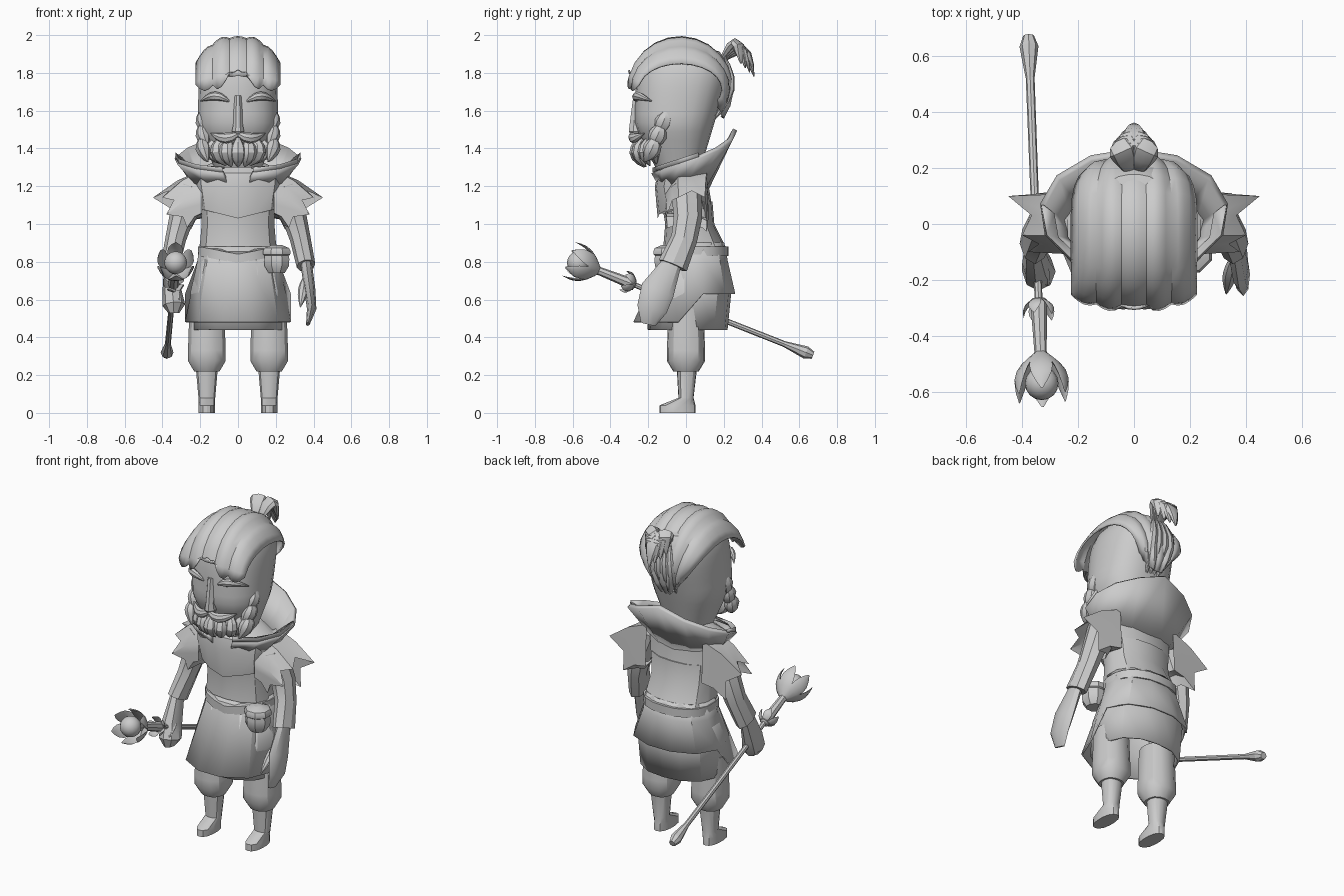
import bpy, bmesh, math
from math import pi, sin, cos
from mathutils import Vector

cube = bpy.data.objects.get("Cube")
if cube:
    bpy.data.objects.remove(cube)

colour = (.6, .6, .6, 1)
grey = bpy.data.materials.new("plain_grey")
grey.use_nodes = True
grey.diffuse_color = colour
grey.node_tree.nodes["Principled BSDF"].inputs["Base Color"].default_value = colour
parts = []


def finish(name, bm, mirror=False, solid=0):
    """Turn a bmesh into a named, coloured object."""
    bmesh.ops.remove_doubles(bm, verts=bm.verts, dist=.001)
    bmesh.ops.recalc_face_normals(bm, faces=bm.faces)
    mesh = bpy.data.meshes.new(name)
    bm.to_mesh(mesh)
    bm.free()
    ob = bpy.data.objects.new(name, mesh)
    bpy.context.collection.objects.link(ob)
    mesh.materials.append(grey)
    if mirror:
        ob.modifiers.new("Mirror", "MIRROR")
    if solid:
        thick = ob.modifiers.new("Solidify", "SOLIDIFY")
        thick.thickness = solid
        thick.offset = 0
    parts.append(ob)


def loft(name, rings, mirror=False, closed=True, cap=True, solid=0):
    """Skin a list of point rings."""
    bm = bmesh.new()
    verts = [[bm.verts.new(p) for p in ring] for ring in rings]
    count = len(rings[0])
    for low, high in zip(verts, verts[1:]):
        for i in range(count if closed else count - 1):
            j = (i + 1) % count
            bm.faces.new((low[i], low[j], high[j], high[i]))
    if closed and cap:
        bm.faces.new(verts[0])
        bm.faces.new(verts[-1])
    finish(name, bm, mirror, solid)


def level_ring(z, front, back, half, x=0, sides=14, power=2.4):
    """Horizontal rounded ring between a front and a back y."""
    ring = []
    middle, depth = (front + back) / 2, (back - front) / 2
    for i in range(sides):
        angle = math.tau * (i + .5) / sides
        c, s = cos(angle), sin(angle)
        k = (abs(c) ** power + abs(s) ** power) ** (-1 / power)
        ring.append(Vector((x + half * c * k, middle + depth * s * k, z)))
    return ring


def tube(name, path, ref=(0, 1, 0), mirror=False, sides=8):
    """Sweep through stations of point, side radius and depth radius."""
    points = [Vector(station[0]) for station in path]
    rings = []
    for i, (point, wide, deep) in enumerate(path):
        ahead = points[min(i + 1, len(points) - 1)] - points[max(i - 1, 0)]
        across = ahead.cross(Vector(ref)).normalized()
        up = across.cross(ahead.normalized())
        angles = [math.tau * k / sides for k in range(sides)]
        rings.append([points[i] + across * wide * cos(q) + up * deep * sin(q) for q in angles])
    loft(name, rings, mirror)


def strand(name, start, end, width, bend=(0, 0, 0), flat=.8, ref=(0, 1, 0), mirror=False):
    """Bent leaf shape, pointed at both ends."""
    path = []
    for i in range(7):
        t = i / 6
        wave = sin(pi * t)
        point = Vector(start).lerp(Vector(end), t) + Vector(bend) * wave
        radius = width * (wave + .1)
        path.append((point, radius, radius * flat))
    tube(name, path, ref, mirror)


# Boots and puffed trousers
boot = [(0, -.14, .05, .045), (.04, -.14, .05, .045), (.08, -.04, .04, .045), (.25, -.05, .06, .06)]
loft("boots", [level_ring(*row, x=.165) for row in boot], mirror=True)
rings = []
for i in range(7):
    t = i / 6
    radius = .105 * min(1, .65 + 2 * t) - .012 * t
    rings.append(level_ring(.22 + t / 3, -radius, radius, radius, x=.165))
loft("trouser_legs", rings, mirror=True)

# Skirt layers, the outer one longer in front
under = [(.85, -.1, .2, .2), (.64, -.18, .235, .25), (.44, -.2, .215, .245)]
loft("under_skirt", [level_ring(*row) for row in under], cap=False, solid=.01)
outer = [(.9, -.1, .2, .2), (.8, -.125, .22, .215), (.63, -.2, .26, .28)]
rings = [level_ring(*row, sides=12) for row in outer]
for p in rings[-1]:
    if p.y < 0:
        p.z = .48
        p.y *= 1.4
loft("over_skirt", rings, cap=False, solid=.01)


def dip(ring, amount):
    """Pull the front middle of a ring down to a shallow point."""
    for p in ring:
        if p.y < 0:
            p.z -= amount * max(0, 1 - abs(p.x) * 5)
    return ring


belt = [dip(level_ring(z, -.13, .225, .212, sides=18), .04) for z in (.83, .88)]
loft("belt", belt)

# Shirt and vest
shirt = [(.88, -.12, .21, .205), (1, -.11, .15, .195), (1.12, -.13, .14, .2)]
loft("shirt", [level_ring(*row) for row in shirt])
vest = [(1.08, -.15, .14, .21), (1.2, -.165, .12, .235), (1.27, -.15, .12, .24), (1.33, -.08, .1, .13)]
rings = [level_ring(*row) for row in vest]
dip(rings[0], .05)
loft("vest", rings)

# Upturned faceted collar, rising towards the back, with front lapels
base, rim, lip, inner = [], [], [], []
for i in range(7):
    t = .08 + .92 * i / 6
    s, c = sin(pi * t), cos(pi * t)
    base.append(Vector((.23 * s, -.02 - .13 * c, 1.23 - .04 * t)))
    rim.append(Vector((.33 * s, .04 - .22 * c, 1.27 + .23 * t ** 1.6)))
    if i < 4:
        lip.append(rim[-1] + Vector((0, 0, .02)))
        inner.append(lip[-1].lerp(base[-1], .4) + Vector((0, 0, .03)))
loft("collar", [base, rim], mirror=True, closed=False, solid=.025)
loft("collar_lapel", [rim[:4], lip, inner], mirror=True, closed=False, solid=.01)

# Flared shoulder caps with notched, pointed hems
points = [(.45, .1, 1.14), (.35, .11, .96), (.25, .05, .97), (.27, -.1, .98), (.38, -.1, 1.05), (.4, -.04, 1.14)]
points = [Vector(p) for p in points]
root, hem = [], []
for here, after in zip(points, points[1:] + points[:1]):
    for p, notch in ((here, 0), (here.lerp(after, .5), .25)):
        root.append(Vector((.19, p.y * 1.1, 1.17 + (p.z - 1.06) * 1.4)))
        hem.append(p.lerp(root[-1], notch))
middle = [a.lerp(b, .5) + Vector((0, 0, .02)) for a, b in zip(root, hem)]
loft("shoulder_caps", [root, middle, hem], mirror=True, cap=False)

# Sleeves, open left hand and gripping right hand
tube("sleeves", [((.24, 0, 1.2), .07, .08), ((.3, .01, 1.03), .065, .075),
                 ((.33, -.01, .92), .055, .07), ((.36, -.07, .78), .05, .08)], mirror=True)
tube("left_hand", [((.36, -.07, .8), .03, .05), ((.38, -.15, .65), .03, .09),
                   ((.39, -.18, .55), .025, .08), ((.37, -.2, .47), .01, .04)])
strand("left_thumb", (.36, -.1, .74), (.33, -.25, .56), .025)
tube("right_hand", [((-.36, -.07, .8), .03, .05), ((-.35, -.14, .65), .05, .07),
                    ((-.34, -.17, .57), .06, .07), ((-.34, -.17, .53), .03, .05)])
strand("right_thumb", (-.35, -.1, .7), (-.31, -.22, .6), .025)

# Belt pouch and its flap
for name, low, size in (("pouch", .74, 1), ("pouch_flap", .82, 1.1)):
    high = .89
    rings = []
    for i in range(5):
        t = i / 4
        radius = .07 * size * (1 - abs(2 * t - .9) ** 3 * .5)
        rings.append(level_ring(low + (high - low) * t, -.1 - radius, -.1 + radius, radius, x=.205, sides=8))
    loft(name, rings)

# Head narrowing to the jaw, and neck
rings = []
for i in range(15):
    t = i / 14
    dome = math.sqrt(1 - t ** 8)
    jaw = min(1, .6 + 1.2 * t)
    rings.append(level_ring(1.3 + .66 * t, -.27 * jaw * dome, (.08 + .2 * t) * dome, .212 * jaw * dome, sides=24))
loft("head", rings)
loft("neck", [level_ring(z, -.06, .1, .1) for z in (1.2, 1.4)])

# Nose, brows and moustache
nose = [(1.47, -.29, .02), (1.49, -.305, .034), (1.53, -.3, .026), (1.68, -.28, .022)]
loft("nose", [level_ring(z, front, -.22, half, sides=8) for z, front, half in nose])
strand("eyebrows", (.04, -.26, 1.645), (.2, -.18, 1.65), .022, (0, -.04, .03), mirror=True)
strand("moustache", (-.02, -.28, 1.49), (.145, -.22, 1.48), .026, (0, -.03, -.03), mirror=True)

# Beard curls round the chin and sideburns
for i in range(-3, 4):
    s, c = sin(i * .4), cos(i * .4)
    start = (.12 * s, -.12 - .11 * c, 1.46)
    end = (.09 * s, -.12 - .1 * c, 1.33 - .03 * c)
    strand("beard_curl", start, end, .04, (.04 * s, -.04 * c, 0))
for i in range(3):
    y, z = -.1 - .03 * i, 1.61 - .07 * i
    strand("sideburn_curl", (.19, y, z), (.16, y - .06, z - .14), .045, (.01, .01, 0), .8, (1, 0, 0), True)

# Swept-back hair in five ridged locks
rows = []
for k in range(15):
    t = k / 14
    sweep = t * (pi + .6)
    half = .222 * (1 - .65 * max(0, 2 * t - 1) ** 2)
    row = []
    for j in range(21):
        u = j / 10 - 1
        lobe = sin(pi * (j % 4) / 4)
        bulge = 1 + .06 * lobe * (1 if abs(u) > .2 else .5)
        edge = abs(u) ** 2.5
        y = -.03 - .265 * cos(sweep) * (1 - .17 * edge) * bulge
        z = 1.715 + .267 * sin(sweep) * (1 - .5 * edge) * bulge
        if k == 0:
            z += .11 * max(0, 1 - 2 * abs(u)) - .03 * lobe + .02
        row.append((u * half, y, z))
    rows.append(row)
loft("hair_locks", rows, closed=False, solid=.01)

# Hair knot with drooping tufts, and nape locks rising to it
for i in range(-3, 4):
    x = i * .023
    end = (x, .36 - abs(x), 1.78 + abs(x))
    strand("knot_tuft", (x / 5, .17, 1.84), end, .045, (0, .03, .11), .6, (0, 0, 1))
for x in (-.06, -.02, .02, .06):
    strand("nape_lock", (x / 2, .13, 1.53), (x / 2, .2, 1.9), .026, (x / 2, .07, 0))

# Staff made of tapered lengths
head, butt = Vector((-.33, -.57, .795)), Vector((-.377, .672, .305))
axis = (butt - head).normalized()
across = axis.cross(Vector((0, 0, 1))).normalized()
up = across.cross(axis)
lengths = [("staff_rod", .2, .95, .014, .016), ("staff_butt", .88, .97, .016, .034), ("staff_tip", .97, 1, .034, .02),
           ("staff_socket", .02, .1, .04, .02), ("staff_handle", .09, .24, .022, .03)]
for name, begin, stop, first, last in lengths:
    tube(name, [(head.lerp(butt, begin), first, first), (head.lerp(butt, stop), last, last)], (0, 0, 1))
bm = bmesh.new()
bmesh.ops.create_uvsphere(bm, u_segments=16, v_segments=10, radius=.06)
bmesh.ops.translate(bm, verts=bm.verts, vec=head)
finish("staff_orb", bm)

# Petals opening round the orb and the guard
for name, count, begin, stop, reach in (("orb_petal", 6, .1, -.04, .095), ("guard_petal", 5, .25, .19, .055)):
    for i in range(count):
        angle = math.tau * (i + .5) / count
        out = across * cos(angle) + up * sin(angle)
        tip = head.lerp(butt, stop) + out * reach
        strand(name, head.lerp(butt, begin), tip, reach * .4, out * reach / 3, .2, out)

# Smooth shading with crisp edges
bpy.ops.object.select_all(action="DESELECT")
for ob in parts:
    ob.select_set(True)
bpy.context.view_layer.objects.active = parts[0]
bpy.ops.object.shade_smooth_by_angle(angle=math.radians(32))
